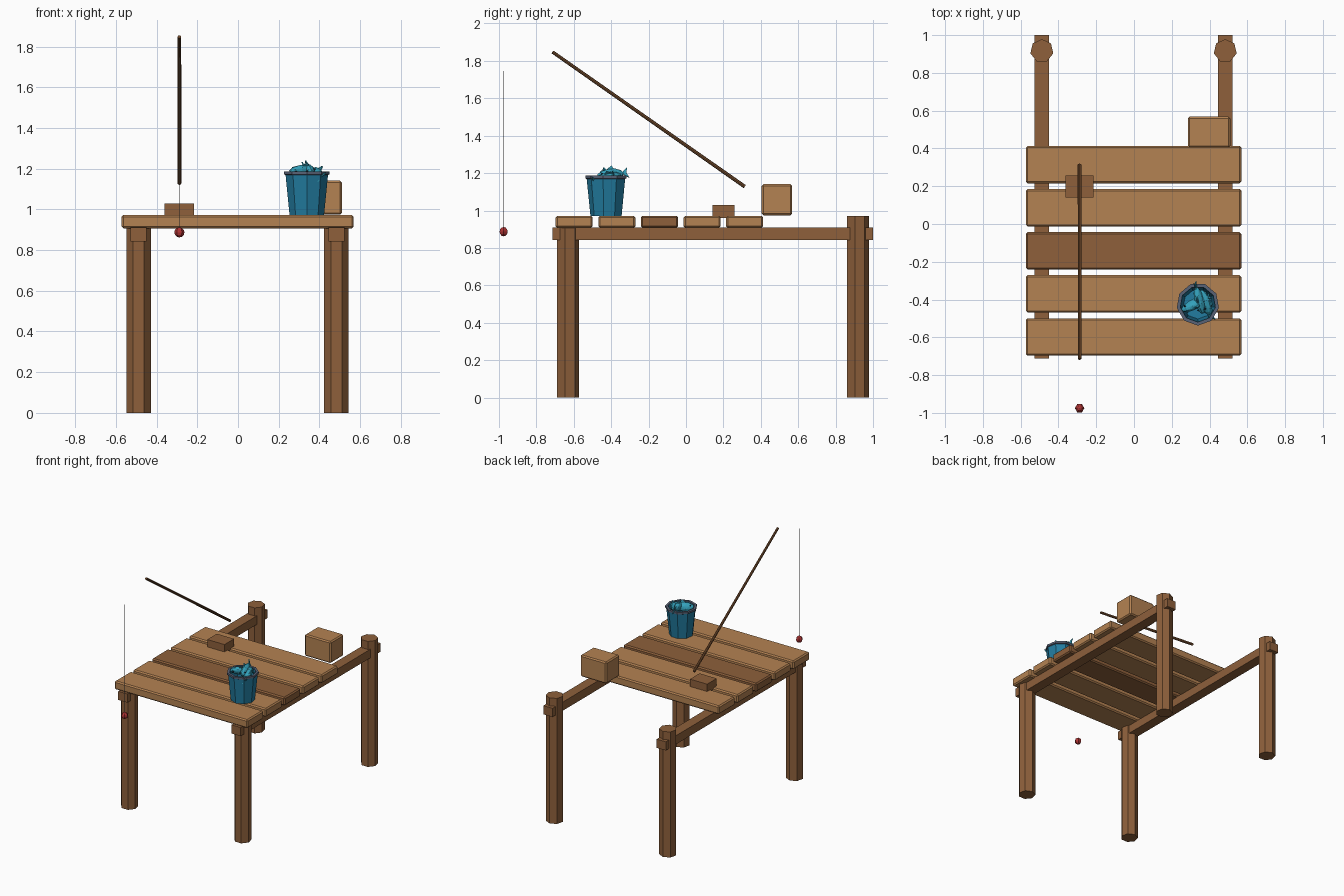
import bpy
import bmesh
import math
from mathutils import Matrix, Vector

cube = bpy.data.objects.get("Cube")
if cube:
    bpy.data.objects.remove(cube, do_unlink=True)


def material(name, *srgb):
    linear = [(c / 255 / 12.92) if c < 11 else ((c / 255 + 0.055) / 1.055) ** 2.4 for c in srgb]
    mat = bpy.data.materials.new(name)
    mat.use_nodes = True
    mat.diffuse_color = (*linear, 1)
    mat.node_tree.nodes["Principled BSDF"].inputs["Base Color"].default_value = (*linear, 1)
    return mat


light_wood = material("light wood", 180, 130, 82)
dark_wood = material("dark wood", 142, 96, 59)
rod_wood = material("rod wood", 118, 78, 46)
bucket_blue = material("bucket blue", 34, 124, 160)
rim_grey = material("rim grey", 88, 98, 118)
fish_teal = material("fish teal", 52, 162, 188)
eye_dark = material("eye dark", 25, 40, 55)
float_red = material("float red", 175, 52, 52)
line_grey = material("line grey", 120, 120, 120)


def finish(bm, name, *mats):
    bmesh.ops.recalc_face_normals(bm, faces=bm.faces)
    mesh = bpy.data.meshes.new(name)
    bm.to_mesh(mesh)
    bm.free()
    obj = bpy.data.objects.new(name, mesh)
    for mat in mats:
        mesh.materials.append(mat)
    bpy.context.collection.objects.link(obj)
    return obj


def box(name, mat, low, high, bevel=0):
    low, high = Vector(low), Vector(high)
    bm = bmesh.new()
    bmesh.ops.create_cube(bm, size=1, matrix=Matrix.Diagonal((*(high - low), 1)))
    obj = finish(bm, name, mat)
    obj.location = (low + high) / 2
    if bevel:
        mod = obj.modifiers.new("soft edges", 'BEVEL')
        mod.width, mod.segments = bevel, 1
    return obj


def lathe(name, mat, profile, sides, start, ring=False):
    """Spin (radius, height) points; ring closes the section instead of capping it."""
    bm = bmesh.new()
    loops = [[bm.verts.new((r * math.cos(start + math.tau * i / sides),
                            r * math.sin(start + math.tau * i / sides), z))
              for i in range(sides)] for r, z in profile]
    pairs = list(zip(loops, loops[1:]))
    if ring:
        pairs.append((loops[-1], loops[0]))
    else:
        bm.faces.new(loops[0])
        bm.faces.new(loops[-1])
    for a, b in pairs:
        for i in range(sides):
            j = (i + 1) % sides
            bm.faces.new((a[i], a[j], b[j], b[i]))
    return finish(bm, name, mat)


def stick(name, mat, start, end, r_start, r_end, sides):
    start, end = Vector(start), Vector(end)
    axis = end - start
    obj = lathe(name, mat, [(r_start, 0), (r_end, axis.length)], sides, 0)
    obj.location = start
    obj.rotation_euler = axis.to_track_quat('Z', 'Y').to_euler()
    return obj


# Posts and the beams along both sides
DECK = 0.972
for side, x in (("right", -0.488), ("left", 0.483)):
    for end, y, top in (("front", -0.633, DECK - 0.003), ("back", 0.917, DECK)):
        post = lathe(f"{end}_{side}_post", dark_wood, [(0.062, 0), (0.062, top)], 7, math.pi / 2)
        post.location = (x, y, 0)
    box(f"{side}_beam", dark_wood, (x - 0.039, -0.713, 0.843), (x + 0.039, 1, 0.91))

# Deck planks, the middle one darker
for i in range(5):
    y = -0.598 + 0.228 * i
    box(f"plank_{i + 1}", dark_wood if i == 2 else light_wood,
        (-0.572, y - 0.099, 0.907), (0.568, y + 0.099, DECK), 0.009)

# Crate and rod stand
box("crate", light_wood, (0.286, 0.405, 0.974), (0.51, 0.568, 1.141), 0.009)
box("rod_stand", dark_wood, (-0.362, 0.141, 0.96), (-0.215, 0.258, 1.029))

# Fishing rod, line and float
ROD_X = -0.288
stick("fishing_rod", rod_wood, (ROD_X, 0.314, 1.128), (ROD_X, -0.714, 1.848), 0.01, 0.009, 8)
stick("fishing_line", line_grey, (ROD_X, -0.975, 0.89), (ROD_X, -0.975, 1.745), 0.0015, 0.0015, 4)
bm = bmesh.new()
bmesh.ops.create_uvsphere(bm, u_segments=6, v_segments=6, radius=0.025)
bobber = finish(bm, "fishing_float", float_red)
bobber.location = (ROD_X, -0.975, 0.887)
bobber.rotation_euler.z = math.pi / 6

# Bucket with a thick rim
BUCKET = Vector((0.338, -0.425, 0))
bucket = lathe("bucket", bucket_blue,
               [(0.086, DECK), (0.107, 1.18), (0.094, 1.18), (0.078, 0.99)], 9, -math.pi / 2)
rim = lathe("bucket_rim", rim_grey,
            [(0.105, 1.168), (0.113, 1.172), (0.113, 1.187), (0.095, 1.187), (0.095, 1.17)],
            9, -math.pi / 2, ring=True)
for obj in (bucket, rim):
    obj.location = BUCKET


def fin(bm, outline, half=0.003):
    """Thin plate in the fish's upright plane."""
    near = [bm.verts.new((x, -half, z)) for x, z in outline]
    far = [bm.verts.new((x, half, z)) for x, z in outline]
    bm.faces.new(near)
    bm.faces.new(far)
    n = len(outline)
    for i in range(n):
        j = (i + 1) % n
        bm.faces.new((near[i], near[j], far[j], far[i]))


def fish(name, location, yaw, pitch, roll):
    bm = bmesh.new()
    bmesh.ops.create_icosphere(bm, subdivisions=2, radius=1,
                               matrix=Matrix.Diagonal((0.075, 0.026, 0.034, 1)))
    fin(bm, [(-0.062, 0), (-0.1, 0.03), (-0.09, 0), (-0.1, -0.03)])
    fin(bm, [(0.02, 0.028), (-0.015, 0.05), (-0.03, 0.025)])
    body_faces = set(bm.faces)
    for side in (-1, 1):
        bmesh.ops.create_icosphere(bm, subdivisions=1, radius=0.006,
                                   matrix=Matrix.Translation((0.048, side * 0.019, 0.008)))
    for face in bm.faces:
        if face not in body_faces:
            face.material_index = 1
    obj = finish(bm, name, fish_teal, eye_dark)
    obj.location = location
    obj.rotation_euler = [math.radians(a) for a in (roll, pitch, yaw)]


# Catch heaped in the bucket
fish("fish_1", (0.347, -0.405, 1.19), -75, 8, 15)
fish("fish_2", (0.318, -0.425, 1.187), 207, 0, -30)
fish("fish_3", (0.378, -0.415, 1.175), 110, -10, 40)
